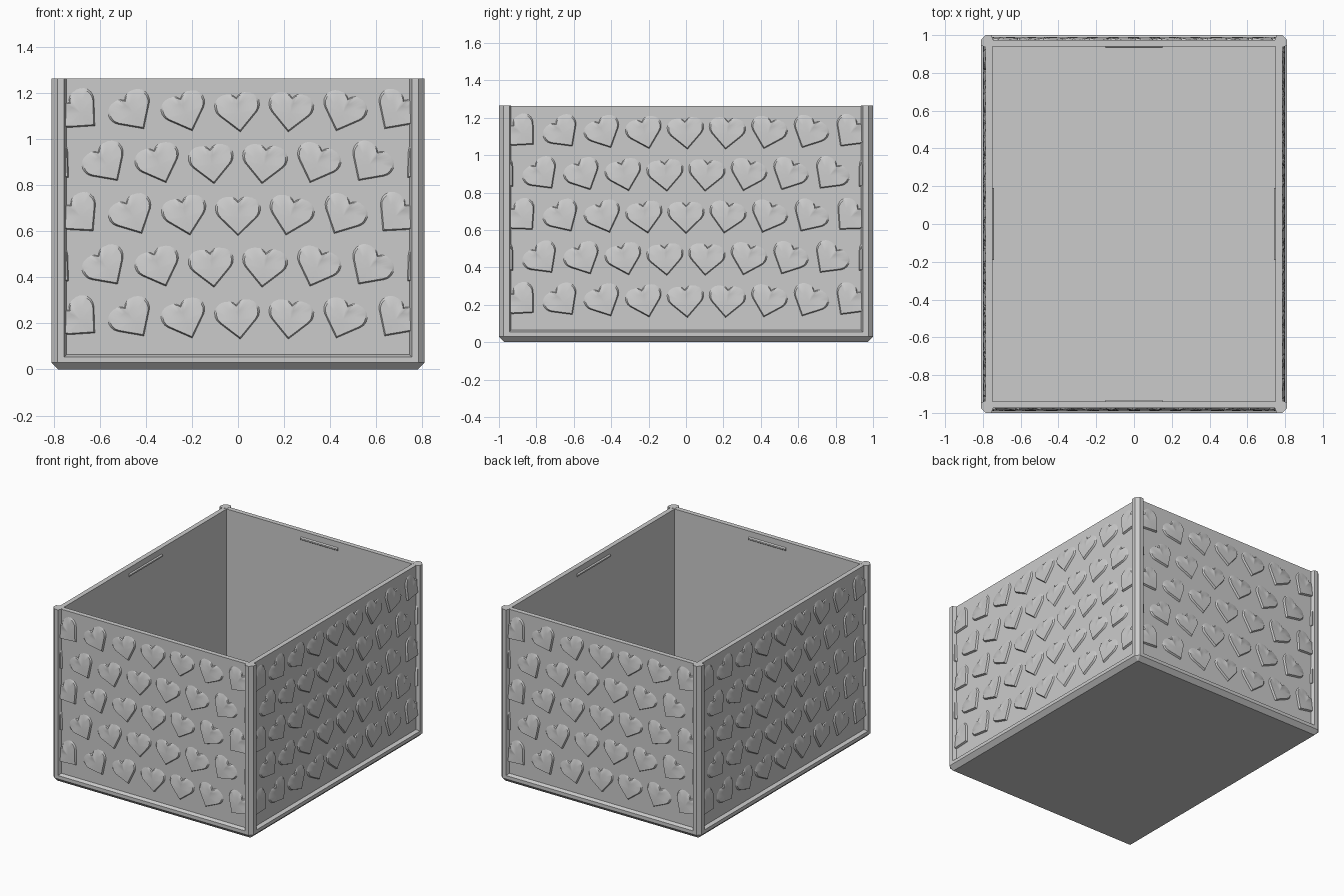
import bpy, bmesh, math
from mathutils import Matrix, Vector

cube = bpy.data.objects.get("Cube")
if cube:
    bpy.data.objects.remove(cube)

HX, HY, TOP = 0.81, 1.0, 1.265
WALL_IN, WALL_OUT = 0.06, 0.025      # insets of wall faces from the outer size

grey = bpy.data.materials.new("light_grey")
grey.use_nodes = True
grey.diffuse_color = (0.6, 0.6, 0.6, 1)
grey.node_tree.nodes["Principled BSDF"].inputs["Base Color"].default_value = (0.6, 0.6, 0.6, 1)


def finish(bm, name, smooth=False):
    bmesh.ops.recalc_face_normals(bm, faces=bm.faces)
    mesh = bpy.data.meshes.new(name)
    bm.to_mesh(mesh)
    bm.free()
    mesh.materials.append(grey)
    obj = bpy.data.objects.new(name, mesh)
    bpy.context.collection.objects.link(obj)
    if smooth:
        bpy.ops.object.select_all(action='DESELECT')
        obj.select_set(True)
        bpy.context.view_layer.objects.active = obj
        bpy.ops.object.shade_smooth_by_angle(angle=math.radians(30))
    return obj


def bridge(bm, a, b):
    for i in range(len(a)):
        j = (i + 1) % len(a)
        bm.faces.new((a[i], a[j], b[j], b[i]))


# Box shell: chamfered lip, outer wall, rim, inner wall and floor
def ring(bm, inset, z, c):
    x, y = HX - inset, HY - inset
    pts = [(x, y - c), (x - c, y), (c - x, y), (-x, y - c),
           (-x, c - y), (c - x, -y), (x - c, -y), (x, c - y)]
    return [bm.verts.new((px, py, z)) for px, py in pts]


bm = bmesh.new()
sections = [(0.03, 0, 0), (0, 0.03, 0.025), (0, 0.055, 0.025), (WALL_OUT, 0.065, 0),
            (WALL_OUT, TOP - 0.001, 0), (WALL_IN, TOP - 0.001, 0), (WALL_IN, 0.05, 0)]
rings = [ring(bm, *s) for s in sections]
for lower, upper in zip(rings, rings[1:]):
    bridge(bm, lower, upper)
bm.faces.new(rings[0])
bm.faces.new(rings[-1])
bmesh.ops.remove_doubles(bm, verts=bm.verts, dist=1e-5)
finish(bm, "box_shell")

# Corner posts
POST = [(0, 0.025), (0.025, 0), (0.055, 0), (0.065, 0.025),
        (0.055, 0.055), (0.025, 0.065), (0, 0.055)]
for sx, side in ((1, "left"), (-1, "right")):
    for sy, end in ((-1, "front"), (1, "back")):
        bm = bmesh.new()
        low, high = [[bm.verts.new((sx * (HX - a), sy * (HY - b), z)) for a, b in POST]
                     for z in (0.03, TOP)]
        bridge(bm, low, high)
        bm.faces.new(low)
        bm.faces.new(high)
        finish(bm, f"{end}_{side}_post")


# Heart outline: tip, right lobe, notch, left lobe
def heart_outline():
    cx, cz, r = 0.045, 0.035, 0.055
    start, stop = math.radians(-45), math.pi - math.acos(cx / r)
    right = [(cx + r * math.cos(t), cz + r * math.sin(t))
             for t in (start + (stop - start) * i / 10 for i in range(11))]
    return [(0, -0.085)] + right + [(-u, v) for u, v in reversed(right[:-1])]


# Relief is tallest at the tip and fades out at the lobes, with a crisp notch
def relief(u, v):
    h = 0.014 * min(1, max(0, (0.09 - v) / 0.1))
    if v > 0:
        h += 0.007 * max(0, 1 - abs(u) / 0.035)
    return min(h, 0.015)


OUTLINE = heart_outline()


def add_heart(bm, x, z, angle, depth):
    turn = Matrix.Rotation(angle, 2)

    def loop(scale, raised):
        verts = []
        for u, v in OUTLINE:
            u, v = u * scale, v * scale
            p = turn @ Vector((u, v))
            out = relief(u, v) if raised else -0.002
            verts.append(bm.verts.new((x + p.x, -depth - out, z + p.y)))
        return verts

    loops = [loop(1, False), loop(0.9, True), loop(0.5, True)]
    bridge(bm, loops[0], loops[1])
    bridge(bm, loops[1], loops[2])
    centre = bm.verts.new((x, -depth - relief(0, 0), z))
    for i, v in enumerate(loops[2]):
        bm.faces.new((v, loops[2][(i + 1) % len(OUTLINE)], centre))


# Rows of turning hearts on one wall, trimmed at the posts
def heart_panel(name, half, depth, step, turns):
    bm = bmesh.new()
    limit = half - WALL_IN
    for row in range(-2, 3):
        shift = step / 2 if row % 2 else 0
        pivot = step / 2 if abs(row) == 2 else 0
        for n in range(-6, 6):
            x = n * step + shift
            if abs(x) < limit + 0.07:
                angle = -math.radians(45) * (x - pivot) / limit
                add_heart(bm, x, 0.665 + 0.225 * row, angle, depth - WALL_OUT)
    for s in (-1, 1):
        bmesh.ops.bisect_plane(bm, geom=bm.verts[:] + bm.edges[:] + bm.faces[:],
                               plane_co=(s * limit, 0, 0), plane_no=(s, 0, 0),
                               clear_outer=True)
    bmesh.ops.rotate(bm, verts=bm.verts, matrix=Matrix.Rotation(turns * math.pi / 2, 3, 'Z'))
    finish(bm, name + "_hearts", smooth=True)


# Small catch ridge inside each wall, just under the rim
def catch_ridge(name, depth, length, turns):
    bm = bmesh.new()
    y = -depth + WALL_IN
    profile = [(y - 0.005, 1.195), (y + 0.009, 1.205), (y + 0.009, 1.215), (y - 0.005, 1.225)]
    a, b = [[bm.verts.new((s * length / 2, py, pz)) for py, pz in profile] for s in (-1, 1)]
    bridge(bm, a, b)
    bm.faces.new(a)
    bm.faces.new(b)
    bmesh.ops.rotate(bm, verts=bm.verts, matrix=Matrix.Rotation(turns * math.pi / 2, 3, 'Z'))
    finish(bm, name + "_catch_ridge")


for turns, name in enumerate(("front", "left", "back", "right")):
    if turns % 2:
        heart_panel(name, HY, HX, 0.219, turns)
        catch_ridge(name, HX, 0.38, turns)
    else:
        heart_panel(name, HX, HY, 0.228, turns)
        catch_ridge(name, HY, 0.3, turns)
